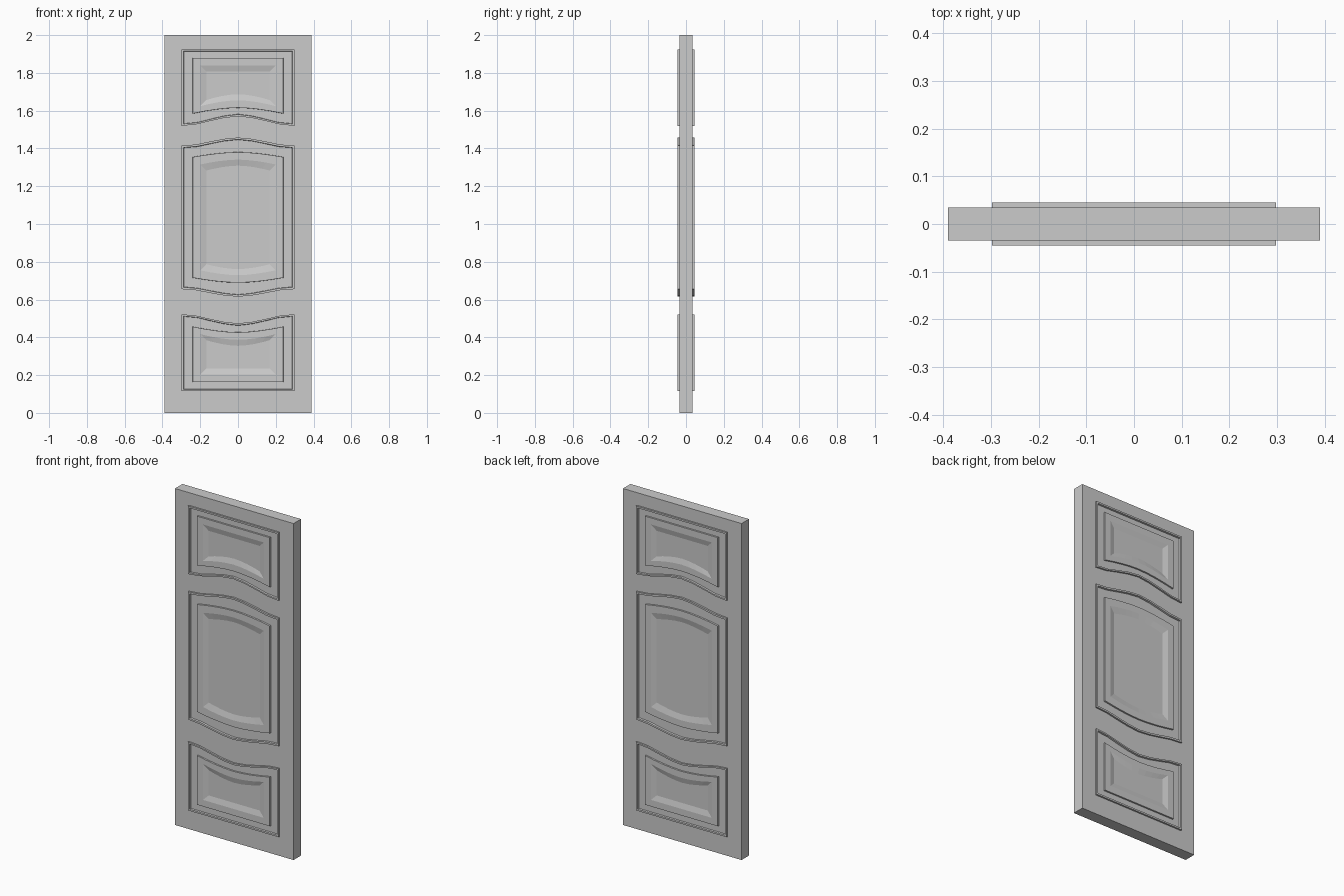
import bpy, bmesh

if "Cube" in bpy.data.objects:
    bpy.data.objects.remove(bpy.data.objects["Cube"])

FACE = 0.035      # half thickness of the slab
PROUD = 0.045     # furthest relief from the centre plane
FRACS = [-1, -0.75, -0.5, -0.25, 0, 0.25, 0.5, 0.75, 1]
S_CURVE = {1: 0, 0.75: 0.14, 0.5: 0.5, 0.25: 0.83, 0: 1}
ARC = {f: 1 - f ** 1.7 for f in S_CURVE}


def outline(half_w, low, low_rise, high, high_rise, shape, inset):
    """Closed outline with curved lower and upper edges, shrunk by inset."""
    w = half_w - inset
    lower = [(f * w, low + inset + low_rise * shape[abs(f)]) for f in FRACS]
    upper = [(f * w, high - inset + high_rise * shape[abs(f)]) for f in reversed(FRACS)]
    return lower + upper


def relief(name, dims, shape, profile, fill):
    """Loft a stepped profile (inset, height) and mirror it to the back."""
    bm = bmesh.new()
    loops = [[bm.verts.new((x, -h, z)) for x, z in outline(*dims, shape, d)]
             for d, h in profile]
    n = len(loops[0])
    for a, b in zip(loops, loops[1:]):
        for i in range(n):
            j = (i + 1) % n
            bm.faces.new((a[i], a[j], b[j], b[i]))
    if fill:
        # Centre field, as strips between lower and upper edges
        last = loops[-1]
        for i in range(n // 2 - 1):
            bm.faces.new((last[i], last[i + 1], last[n - 2 - i], last[n - 1 - i]))
    me = bpy.data.meshes.new(name)
    bm.to_mesh(me)
    bm.free()
    ob = bpy.data.objects.new(name, me)
    bpy.context.collection.objects.link(ob)
    mod = ob.modifiers.new("front_and_back", 'MIRROR')
    mod.use_axis = (False, True, False)
    mod.use_mirror_merge = False


# Door slab
bpy.ops.mesh.primitive_cube_add(size=1, location=(0, 0, 1))
slab = bpy.context.object
slab.name = "door_slab"
slab.scale = (0.78, 2 * FACE, 2)

# Narrow bead mouldings and dished panels:
# (half width, lower z, lower rise, upper z, upper rise)
BEAD = [(0, FACE - 0.001), (0, PROUD), (0.010, PROUD), (0.012, FACE - 0.001)]
PANEL = [(0, FACE - 0.001), (0.001, 0.0435), (0.040, 0.0435), (0.072, 0.0355)]
sections = {
    "top": ((0.298, 1.52, 0.05, 1.925, 0), (0.24, 1.584, 0.031, 1.88, 0)),
    "middle": ((0.298, 0.655, -0.04, 1.415, 0.043), (0.24, 0.715, -0.026, 1.355, 0.026)),
    "bottom": ((0.298, 0.115, 0, 0.522, -0.048), (0.24, 0.163, 0, 0.457, -0.03)),
}
for name, (bead, panel) in sections.items():
    relief(name + "_moulding", bead, S_CURVE, BEAD, False)
    relief(name + "_panel", panel, ARC, PANEL, True)
